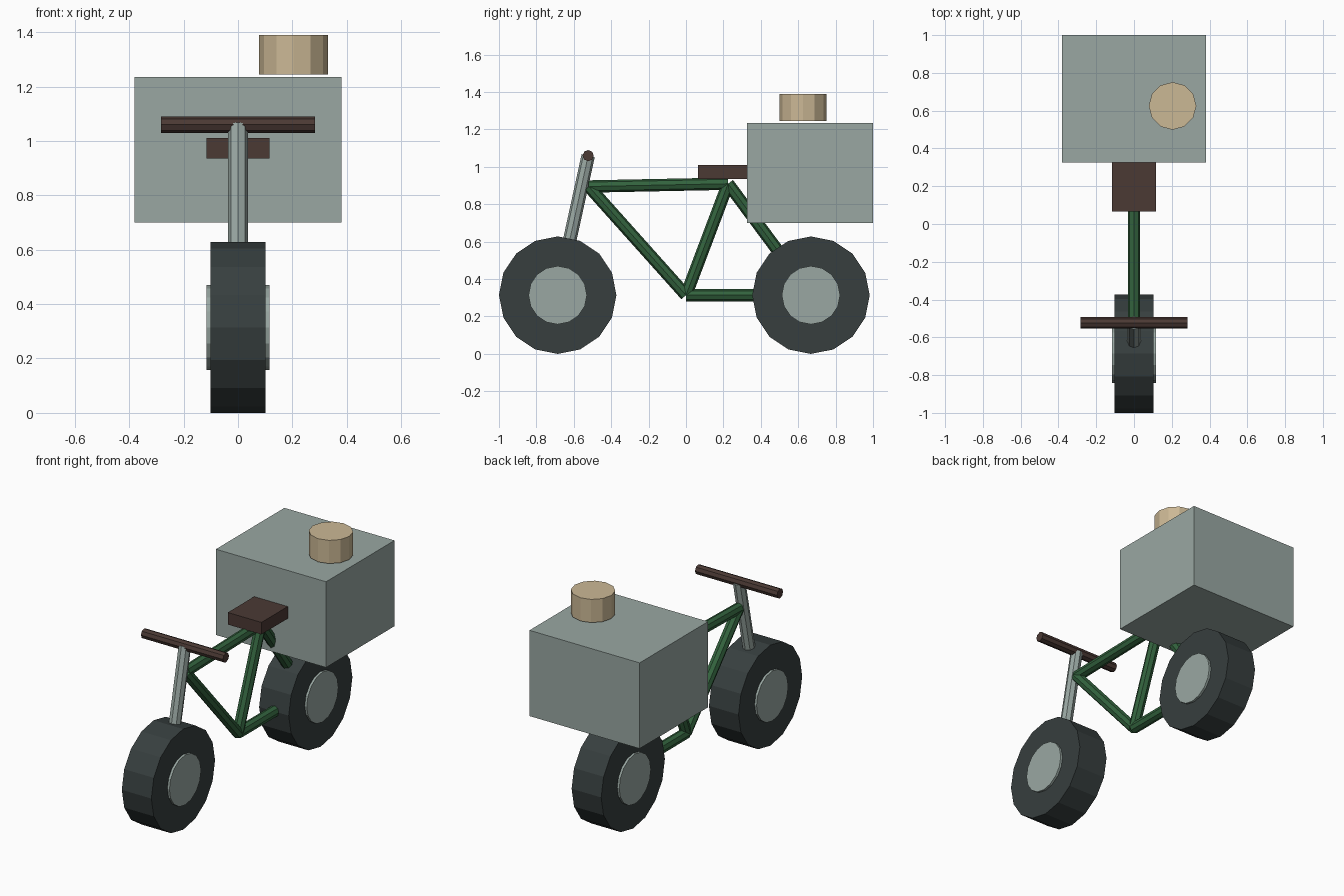
import bpy
import math
from mathutils import Vector

cube = bpy.data.objects.get("Cube")
if cube:
    bpy.data.objects.remove(cube, do_unlink=True)


def material(name, r, g, b):
    m = bpy.data.materials.new(name)
    m.use_nodes = True
    m.diffuse_color = (r, g, b, 1)
    m.node_tree.nodes["Principled BSDF"].inputs["Base Color"].default_value = (r, g, b, 1)
    return m


rubber = material("dark rubber", 0.038, 0.049, 0.049)
grey = material("pale grey metal", 0.32, 0.39, 0.365)
green = material("green paint", 0.033, 0.125, 0.048)
brown = material("brown leather", 0.07, 0.041, 0.034)
tan = material("tan", 0.60, 0.48, 0.30)


def finish(name, mat):
    ob = bpy.context.object
    ob.name = name
    ob.data.materials.append(mat)
    return ob


def tube(name, start, end, radius, mat, sides=8):
    a, b = Vector(start), Vector(end)
    d = b - a
    bpy.ops.mesh.primitive_cylinder_add(
        vertices=sides, radius=radius, depth=d.length, location=(a + b) / 2,
        rotation=d.to_track_quat('Z', 'Y').to_euler())
    return finish(name, mat)


def box(name, low, high, mat):
    a, b = Vector(low), Vector(high)
    bpy.ops.mesh.primitive_cube_add(size=1, location=(a + b) / 2)
    ob = finish(name, mat)
    ob.scale = b - a
    return ob


# Key points of the bicycle
front_axle = (0, -0.686, 0.314)
rear_axle = (0, 0.668, 0.314)
crank = (0, 0, 0.314)
head = (0, -0.52, 0.895)
seat_top = (0, 0.225, 0.91)
bar_centre = (0, -0.523, 1.06)

# Wheels: wide tyre with a slightly wider hub disc
for label, (x, y, z) in (("front", front_axle), ("rear", rear_axle)):
    for part, half, radius, mat in (("tyre", 0.102, 0.314, rubber),
                                    ("hub", 0.116, 0.156, grey)):
        tube(label + "_" + part, (-half, y, z), (half, y, z), radius, mat, 16)

# Frame tubes
for name, a, b in (("down_tube", crank, head), ("top_tube", head, seat_top),
                   ("seat_tube", crank, seat_top), ("chain_stay", crank, rear_axle),
                   ("seat_stay", seat_top, rear_axle)):
    tube(name, a, b, 0.033, green)

# Fork and handlebar
tube("fork", front_axle, bar_centre, 0.036, grey)
tube("handlebar", (-0.283, -0.523, 1.06), (0.283, -0.523, 1.06), 0.03, brown)

# Saddle, cargo box and the round tin floating just above it
box("seat", (-0.116, 0.065, 0.935), (0.116, 0.385, 1.01), brown)
box("cargo_box", (-0.38, 0.325, 0.70), (0.38, 1.0, 1.235), grey)
tube("round_tin", (0.204, 0.625, 1.245), (0.204, 0.625, 1.39), 0.126, tan, 12)
